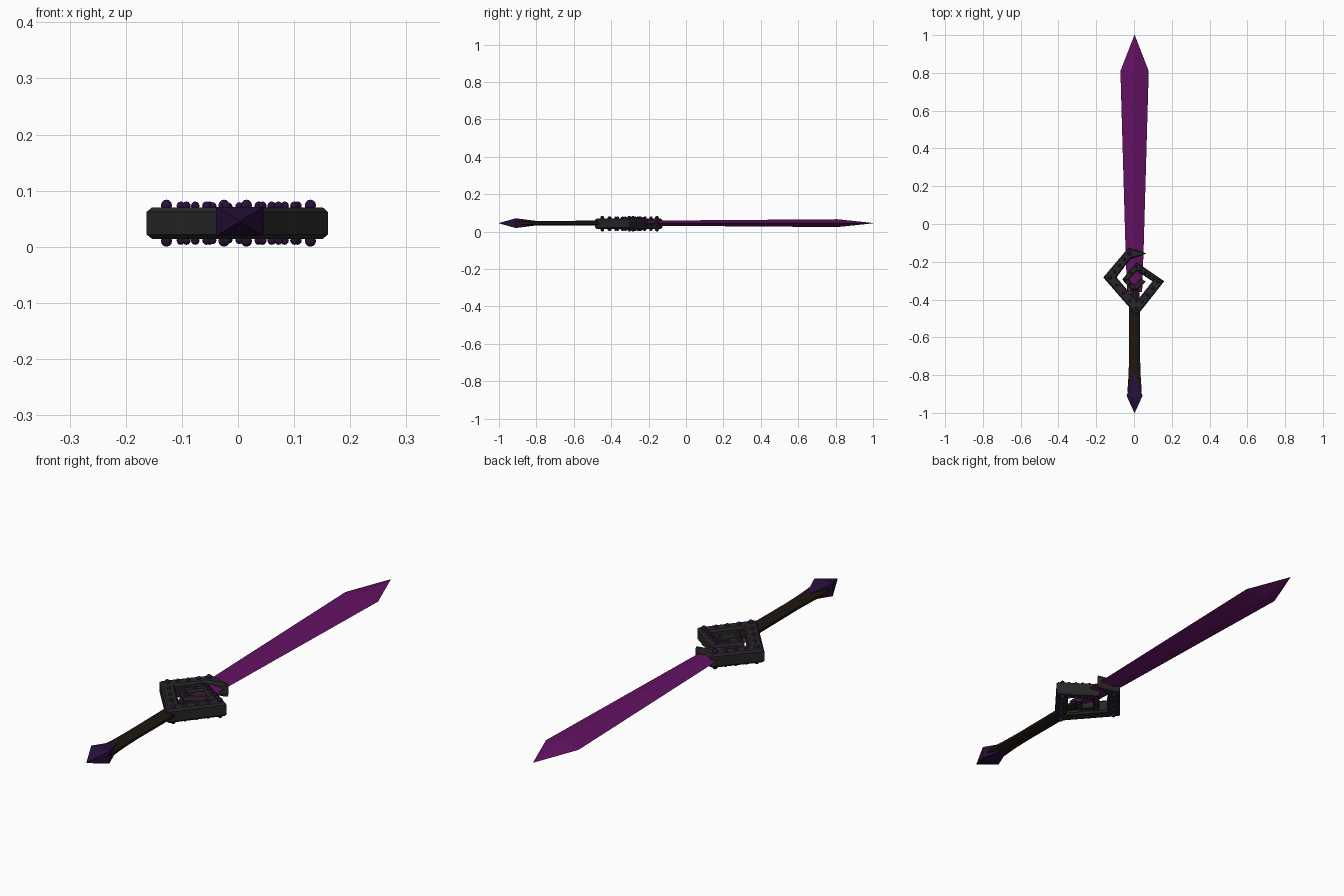
import bpy, bmesh
from math import cos, sin, pi
from mathutils import Vector

if "Cube" in bpy.data.objects:
    bpy.data.objects.remove(bpy.data.objects["Cube"])

CX, CZ = 0.003, 0.045      # long axis of blade and grip
GZ, GH = 0.042, 0.028      # guard centre height and half thickness


def material(name, rgb):
    m = bpy.data.materials.new(name)
    m.diffuse_color = (*rgb, 1)
    m.use_nodes = True
    m.node_tree.nodes["Principled BSDF"].inputs["Base Color"].default_value = m.diffuse_color
    return m


PURPLE = material("blade_purple", (0.125, 0.006, 0.125))
DARK = material("dark_metal", (0.02, 0.02, 0.02))
VIOLET = material("dark_violet", (0.022, 0.005, 0.045))
LEATHER = material("brown_leather", (0.013, 0.008, 0.005))


def finish(bm, name, mat):
    bmesh.ops.remove_doubles(bm, verts=bm.verts, dist=1e-5)
    bmesh.ops.recalc_face_normals(bm, faces=bm.faces)
    me = bpy.data.meshes.new(name)
    bm.to_mesh(me)
    bm.free()
    me.materials.append(mat)
    ob = bpy.data.objects.new(name, me)
    bpy.context.collection.objects.link(ob)
    return ob


def loft(name, rings, mat):
    """Skin a list of equal-length point rings and cap both ends."""
    bm = bmesh.new()
    vs = [[bm.verts.new(p) for p in r] for r in rings]
    n = len(vs[0])
    for a, b in zip(vs, vs[1:]):
        for i in range(n):
            j = (i + 1) % n
            bm.faces.new((a[i], a[j], b[j], b[i]))
    bm.faces.new(vs[0])
    bm.faces.new(vs[-1])
    return finish(bm, name, mat)


def along_y(name, shape, sections, mat):
    """Loft a unit x/z shape through (y, half width, half height) sections."""
    return loft(name, [[(CX + u * w, y, CZ + v * h) for u, v in shape]
                       for y, w, h in sections], mat)


DIAMOND = [(1, 0), (0, 1), (-1, 0), (0, -1)]
RECT = [(1, 1), (-1, 1), (-1, -1), (1, -1)]
OCT = [(cos(pi / 8 + k * pi / 4) / cos(pi / 8),
        sin(pi / 8 + k * pi / 4) / cos(pi / 8)) for k in range(8)]

# Blade, grip and pommel
along_y("blade", DIAMOND, [(-0.36, 0.040, 0.013), (-0.13, 0.048, 0.014),
        (0.81, 0.075, 0.021), (1.0, 0.001, 0.001)], PURPLE)
along_y("grip", OCT, [(-0.34, 0.024, 0.012), (-0.45, 0.030, 0.014),
        (-0.70, 0.029, 0.012), (-0.80, 0.032, 0.012),
        (-0.89, 0.038, 0.016)], LEATHER)
along_y("pommel", RECT, [(-0.80, 0.004, 0.012), (-0.91, 0.042, 0.026),
        (-1.0, 0.001, 0.001)], VIOLET)

# Guard: angular spiral band given by its outer and inner corners
outer = [(0.064, -0.155), (-0.030, -0.126), (-0.163, -0.283), (0.015, -0.487),
         (0.160, -0.303), (0.014, -0.203), (-0.063, -0.294), (0.000, -0.360),
         (0.063, -0.305)]
inner = [(0.050, -0.163), (-0.020, -0.185), (-0.092, -0.283), (0.015, -0.408),
         (0.098, -0.303), (0.014, -0.248), (-0.027, -0.294), (0.004, -0.325),
         (0.036, -0.288)]
C = 0.14    # chamfer share of the band width
BAND = [(0, -0.72), (0, 0.72), (C, 1), (1 - C, 1),
        (1, 0.72), (1, -0.72), (1 - C, -1), (C, -1)]
rings = []
for o, i in zip(outer, inner):
    o, i = Vector(o), Vector(i)
    rings.append([(*o.lerp(i, t), GZ + GH * s) for t, s in BAND])
loft("spiral_guard", rings, DARK)

# Studs on both faces: large at the corners, small between them
mids = [(Vector(o) + Vector(i)) / 2 for o, i in zip(outer, inner)]
spots = []
for k in range(1, 8):
    size = 0.0105 if k < 5 else 0.007
    spots.append((mids[k], size))
    count = 3 if k < 4 else 4 if k == 4 else 1
    if k < 7:
        for n in range(1, count + 1):
            spots.append((mids[k].lerp(mids[k + 1], n / (count + 1)),
                          0.008 if k < 5 else 0.006))
bm = bmesh.new()
for p, r in spots:
    for side in (1, -1):
        made = bmesh.ops.create_uvsphere(bm, u_segments=10, v_segments=6, radius=r)
        z = GZ + side * (GH + 0.0035 * r / 0.0105)
        bmesh.ops.translate(bm, verts=made["verts"], vec=(p.x, p.y, z))
studs = finish(bm, "guard_studs", VIOLET)
for f in studs.data.polygons:
    f.use_smooth = True
